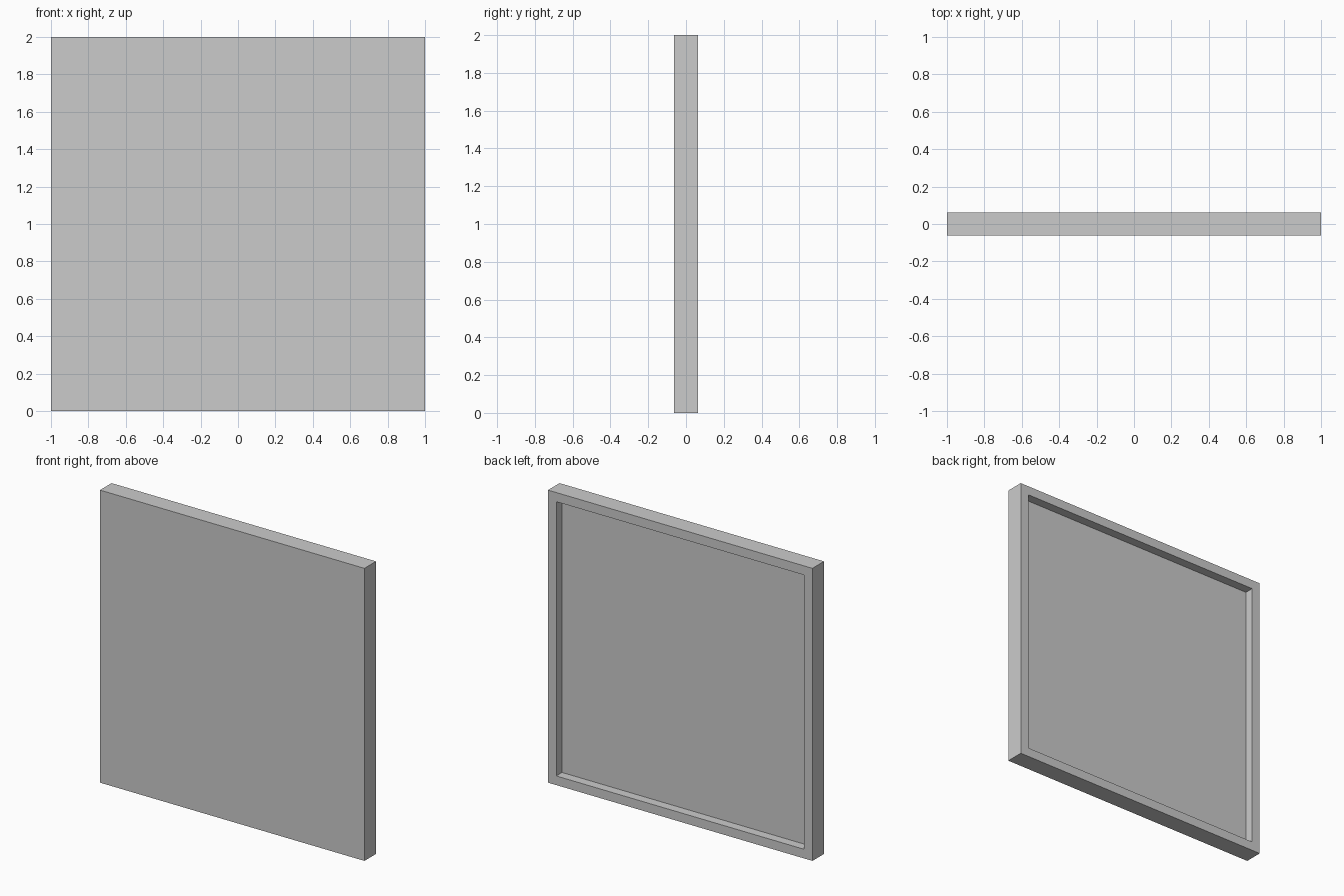
import bpy, bmesh
from mathutils import Matrix

if "Cube" in bpy.data.objects:
    bpy.data.objects.remove(bpy.data.objects["Cube"])

SIZE, THICK = 2.0, 0.125
RIM, DEPTH = 0.0625, 0.0625

# Square slab standing on the ground
bm = bmesh.new()
bmesh.ops.create_cube(bm, size=1.0, matrix=Matrix.Translation((0, 0, SIZE / 2)) @ Matrix.Diagonal((SIZE, THICK, SIZE, 1)))
bm.normal_update()

# Shallow recess in the back, leaving a raised rim
back = max(bm.faces, key=lambda f: f.normal.y)
bmesh.ops.inset_region(bm, faces=[back], thickness=RIM, use_even_offset=True)
floor = bmesh.ops.extrude_discrete_faces(bm, faces=[back])["faces"][0]
bmesh.ops.translate(bm, verts=floor.verts, vec=(0, -DEPTH, 0))
bmesh.ops.recalc_face_normals(bm, faces=bm.faces)

mesh = bpy.data.meshes.new("recessed_panel")
bm.to_mesh(mesh)
bm.free()
bpy.context.collection.objects.link(bpy.data.objects.new("recessed_panel", mesh))
